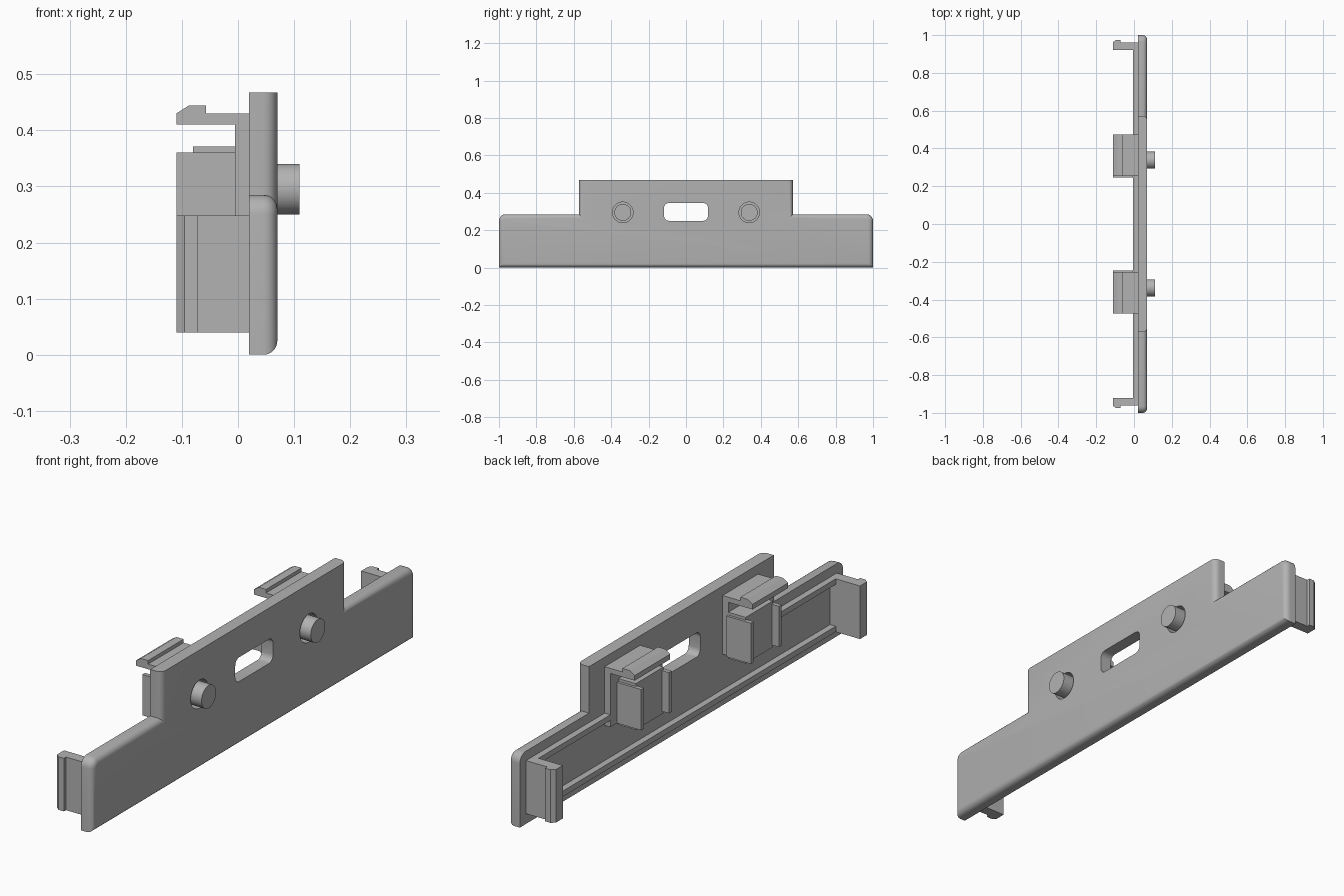
import bpy, bmesh, math
from mathutils import Vector

if "Cube" in bpy.data.objects:
    bpy.data.objects.remove(bpy.data.objects["Cube"])

grey = bpy.data.materials.new("plain grey")
grey.use_nodes = True
grey.diffuse_color = (0.45, 0.45, 0.45, 1)
grey.node_tree.nodes["Principled BSDF"].inputs["Base Color"].default_value = (0.45, 0.45, 0.45, 1)


def finish(name, bm):
    bmesh.ops.recalc_face_normals(bm, faces=bm.faces)
    mesh = bpy.data.meshes.new(name)
    bm.to_mesh(mesh)
    bm.free()
    mesh.materials.append(grey)
    ob = bpy.data.objects.new(name, mesh)
    bpy.context.collection.objects.link(ob)
    return ob


def prism(points, axis, lo, hi):
    """Extrude a 2D outline along x, y or z; points use the other two axes in order."""
    bm = bmesh.new()
    verts = []
    for a, b in points:
        co = [a, b]
        co.insert(axis, lo)
        verts.append(bm.verts.new(co))
    face = bm.faces.new(verts)
    new = bmesh.ops.extrude_face_region(bm, geom=[face])["geom"]
    shift = Vector((0, 0, 0))
    shift[axis] = hi - lo
    bmesh.ops.translate(bm, vec=shift, verts=[v for v in new if isinstance(v, bmesh.types.BMVert)])
    return bm


def box(name, x, y, z):
    return finish(name, prism([(x[0], z[0]), (x[1], z[0]), (x[1], z[1]), (x[0], z[1])], 1, *y))


def cylinder(name, r, x0, x1, y, z):
    ring = [(y + r * math.cos(t * math.tau / 40), z + r * math.sin(t * math.tau / 40)) for t in range(40)]
    return finish(name, prism(ring, 0, x0, x1))


def smooth(ob):
    bpy.ops.object.select_all(action='DESELECT')
    ob.select_set(True)
    bpy.context.view_layer.objects.active = ob
    bpy.ops.object.shade_smooth_by_angle(angle=math.radians(35))


def cut(ob, cutter):
    mod = ob.modifiers.new("cut", 'BOOLEAN')
    mod.object, mod.operation, mod.solver = cutter, 'DIFFERENCE', 'EXACT'
    bpy.context.view_layer.objects.active = ob
    bpy.ops.object.modifier_apply(modifier=mod.name)
    bpy.data.objects.remove(cutter)


# Stepped face plate with rounded shoulders and softened front edges
BACK, FRONT, TOP, STEP, PIN_Z = 0.02, 0.07, 0.467, 0.285, 0.295
half = [(1, 0), (1, STEP), (0.572, STEP), (0.572, TOP)]
bm = prism(half + [(-y, z) for y, z in reversed(half)], 0, BACK, FRONT)
shoulders = [e for e in bm.edges
             if all(abs(abs(v.co.y) - 1) < 1e-4 and abs(v.co.z - STEP) < 1e-4 for v in e.verts)]
bmesh.ops.bevel(bm, geom=shoulders, offset=0.035, segments=6, profile=0.5, affect='EDGES')
front_edges = [e for e in bm.edges if all(v.co.x > FRONT - 1e-4 for v in e.verts)
               and not all(v.co.z > TOP - 1e-4 for v in e.verts)]
bmesh.ops.bevel(bm, geom=front_edges, offset=0.024, segments=5, profile=0.5, affect='EDGES')
plate = finish("face_plate", bm)

# Central rounded slot and the two button holes
r = 0.025
slot = []
for cy, cz, start in ((0.092, 0.32, 0), (-0.092, 0.32, 90), (-0.092, 0.275, 180), (0.092, 0.275, 270)):
    for i in range(7):
        a = math.radians(start + i * 15)
        slot.append((cy + r * math.cos(a), cz + r * math.sin(a)))
cut(plate, finish("slot_cutter", prism(slot, 0, -0.1, 0.2)))
for s in (1, -1):
    cut(plate, cylinder("hole_cutter", 0.055, -0.1, 0.2, s * 0.338, PIN_Z))
smooth(plate)

# Long stiffening rib along the bottom of the back
box("lower_rib", (-0.005, 0.021), (-0.925, 0.925), (0.04, 0.062))

hook = [(0.021, 0.41), (-0.11, 0.41), (-0.11, 0.43), (-0.088, 0.444),
        (-0.057, 0.444), (-0.057, 0.43), (0.021, 0.43)]
clip = [(0.021, 0.92), (-0.11, 0.92), (-0.11, 0.963), (-0.095, 0.975),
        (-0.072, 0.975), (-0.072, 0.962), (0.021, 0.962)]

for s, side in ((1, "rear"), (-1, "front")):
    def span(a, b):
        return sorted((s * a, s * b))

    # Barbed clip at the end, with the short upper rib leading to it
    finish(side + "_end_clip", prism([(x, s * y) for x, y in clip], 2, 0.04, 0.248))
    box(side + "_upper_rib", (-0.005, 0.021), span(0.47, 0.925), (0.226, 0.248))

    # Snap hook on its back wall, split around the button
    finish(side + "_top_hook", prism(hook, 1, *span(0.255, 0.475)))
    box(side + "_hook_wall", (-0.005, 0.021), span(0.255, 0.475), (0.352, 0.412))
    for a, b in ((0.255, 0.283), (0.393, 0.475)):
        box(side + "_wall_side", (-0.005, 0.021), span(a, b), (0.2, 0.352))

    # Button carrier: core block between two flanges
    box(side + "_carrier_core", (-0.08, -0.004), span(0.255, 0.425), (0.19, 0.371))
    for a, b in ((0.245, 0.262), (0.418, 0.435)):
        box(side + "_carrier_flange", (-0.11, -0.004), span(a, b), (0.2, 0.36))

    # Round button pushed through the plate
    smooth(cylinder(side + "_button", 0.045, -0.01, 0.11, s * 0.338, PIN_Z))
